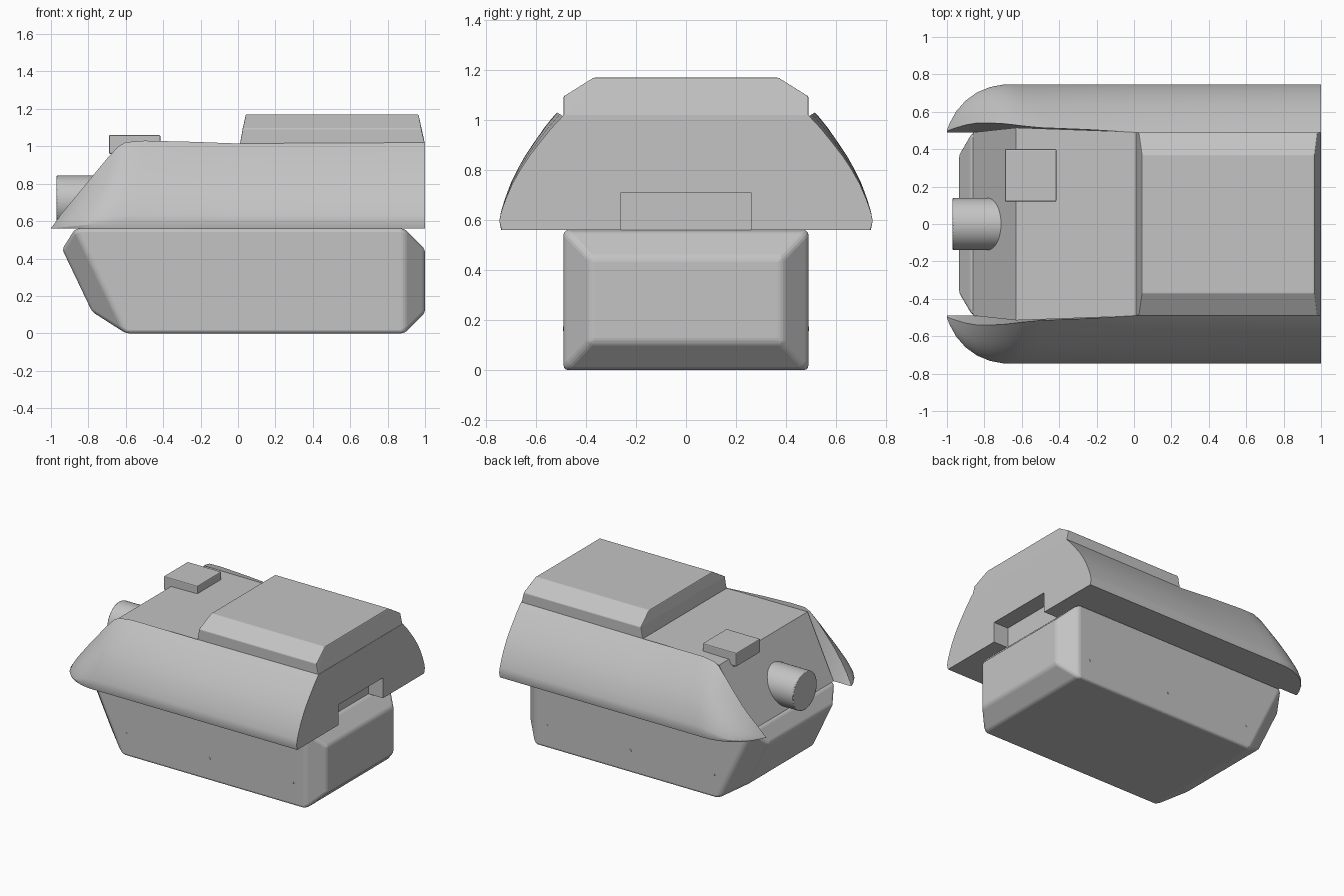
import bpy, bmesh, math
from mathutils import Vector

cube = bpy.data.objects.get("Cube")
if cube:
    bpy.data.objects.remove(cube, do_unlink=True)

grey = bpy.data.materials.new("plain_grey")
grey.use_nodes = True
grey.diffuse_color = (0.55, 0.55, 0.55, 1)
grey.node_tree.nodes["Principled BSDF"].inputs["Base Color"].default_value = grey.diffuse_color


def finish(name, bm, bevel=0.0, segments=3, smooth=True):
    """Turn a bmesh into a named object with an optional edge bevel."""
    bmesh.ops.recalc_face_normals(bm, faces=bm.faces)
    mesh = bpy.data.meshes.new(name)
    bm.to_mesh(mesh)
    bm.free()
    mesh.materials.append(grey)
    ob = bpy.data.objects.new(name, mesh)
    bpy.context.collection.objects.link(ob)
    if smooth:
        bpy.ops.object.select_all(action='DESELECT')
        ob.select_set(True)
        bpy.context.view_layer.objects.active = ob
        bpy.ops.object.shade_smooth_by_angle(angle=math.radians(28))
    if bevel:
        mod = ob.modifiers.new("soft_edges", 'BEVEL')
        mod.width = bevel
        mod.segments = segments
        mod.limit_method = 'ANGLE'
        mod.angle_limit = math.radians(15)
    return ob


def solid(name, half_points, bevel=0.0, segments=3):
    """Convex solid from corner points, mirrored across y."""
    bm = bmesh.new()
    for x, y, z in half_points:
        bm.verts.new((x, y, z))
        bm.verts.new((x, -y, z))
    bmesh.ops.convex_hull(bm, input=bm.verts)
    bmesh.ops.dissolve_limit(bm, angle_limit=0.01, verts=bm.verts, edges=bm.edges)
    return finish(name, bm, bevel, segments, smooth=False)


def box(name, x, y, z, bevel=0.0):
    bm = bmesh.new()
    bmesh.ops.create_cube(bm, size=1)
    for v in bm.verts:
        v.co = Vector((pair[0] if c < 0 else pair[1]) for c, pair in zip(v.co, (x, y, z)))
    return finish(name, bm, bevel, 2, smooth=False)


def cylinder(name, start, end, radius, bevel=0.0, sides=48):
    start, end = Vector(start), Vector(end)
    bm = bmesh.new()
    bmesh.ops.create_cone(bm, cap_ends=True, segments=sides, radius1=radius,
                          radius2=radius, depth=(end - start).length)
    turn = (end - start).to_track_quat('Z', 'Y').to_matrix().to_4x4()
    bm.transform(turn)
    bmesh.ops.translate(bm, verts=bm.verts, vec=(start + end) / 2)
    return finish(name, bm, bevel, 2)


# Lower hull: side slab with tapered nose and tail
side = [(-0.87, 0.56), (-0.6, 0), (0.89, 0), (0.89, 0.56)]
nose = [(-0.94, 0.45), (-0.78, 0.115)]
tail = [(1, 0.45), (1, 0.11)]
solid("lower_hull",
      [(x, 0.49, z) for x, z in side]
      + [(x, 0.37, z) for x, z in nose]
      + [(x, 0.385, z) for x, z in tail], bevel=0.018)

# Front deck with sloped front plate
solid("front_deck", [(-0.86, 0.49, 0.56), (-0.63, 0.515, 1.0), (0.06, 0.49, 1.012),
                     (0.06, 0.49, 0.56)])

# Rear body and the tail section with a notch in its lower edge
box("rear_body", (0.02, 0.88), (-0.49, 0.49), (0.56, 1.02))
outline = [(-0.49, 0.56), (-0.26, 0.56), (-0.26, 0.71), (0.26, 0.71),
           (0.26, 0.56), (0.49, 0.56), (0.49, 1.02), (-0.49, 1.02)]
bm = bmesh.new()
face = bm.faces.new([bm.verts.new((0.88, y, z)) for y, z in outline])
ext = bmesh.ops.extrude_face_region(bm, geom=[face])
bmesh.ops.translate(bm, vec=(0.12, 0, 0),
                    verts=[g for g in ext["geom"] if isinstance(g, bmesh.types.BMVert)])
finish("tail_section", bm, smooth=False)

# Raised rear roof with chamfered sides
solid("rear_roof", [(0.01, 0.49, 1.01), (0.025, 0.49, 1.095), (0.042, 0.37, 1.17),
                    (0.965, 0.37, 1.17), (0.98, 0.49, 1.095), (1, 0.49, 1.01)],
      bevel=0.005, segments=2)

# Side fender: cross-section scaled along stations (x, inner y, outer y, top z)
section = [(0, 1), (0.2, 0.88), (0.38, 0.755), (0.54, 0.64), (0.68, 0.52),
           (0.8, 0.4), (0.9, 0.27), (0.97, 0.16), (1, 0.08), (0.965, 0)]
stations = [(1, .49, .747, 1.02), (0, .49, .747, 1.015), (-.25, .505, .747, 1.024),
            (-.5, .515, .747, 1.03), (-.6, .525, .747, 1.022), (-.64, .53, .747, 1.0),
            (-.7, .537, .745, .935), (-.77, .54, .732, .85), (-.84, .54, .703, .765),
            (-.9, .53, .66, .692), (-.95, .515, .603, .632), (-.985, .503, .54, .582),
            (-1, .495, .502, .563)]
bm = bmesh.new()
rings = []
for x, inner, outer, top in stations:
    ring = [bm.verts.new((x, 0.49, 0.56))]
    for f, g in section:
        ring.append(bm.verts.new((x, inner + (outer - inner) * f, 0.56 + (top - 0.56) * g)))
    rings.append(ring)
for a, b in zip(rings, rings[1:]):
    for i in range(len(a)):
        j = (i + 1) % len(a)
        bm.faces.new((a[i], a[j], b[j], b[i]))
bm.faces.new(rings[0])
bm.faces.new(rings[-1])
mirror = finish("side_fenders", bm).modifiers.new("both_sides", 'MIRROR')
mirror.use_axis = (False, True, False)

# Roof hatch on its smaller base
box("hatch_base", (-0.66, -0.43), (0.135, 0.385), (0.85, 0.99))
box("hatch_lid", (-0.69, -0.415), (0.12, 0.4), (0.96, 1.06), bevel=0.006)

# Round port on the front plate
cylinder("front_port", (-0.97, 0, 0.705), (-0.6, 0, 0.705), 0.14, bevel=0.006)

# Small side studs
for s, label in ((-1, "front"), (1, "back")):
    for i, x in enumerate((-0.57, 0.11, 0.79)):
        cylinder(f"{label}_stud_{i + 1}", (x, s * 0.485, 0.165), (x, s * 0.492, 0.165),
                 0.009, sides=12)
